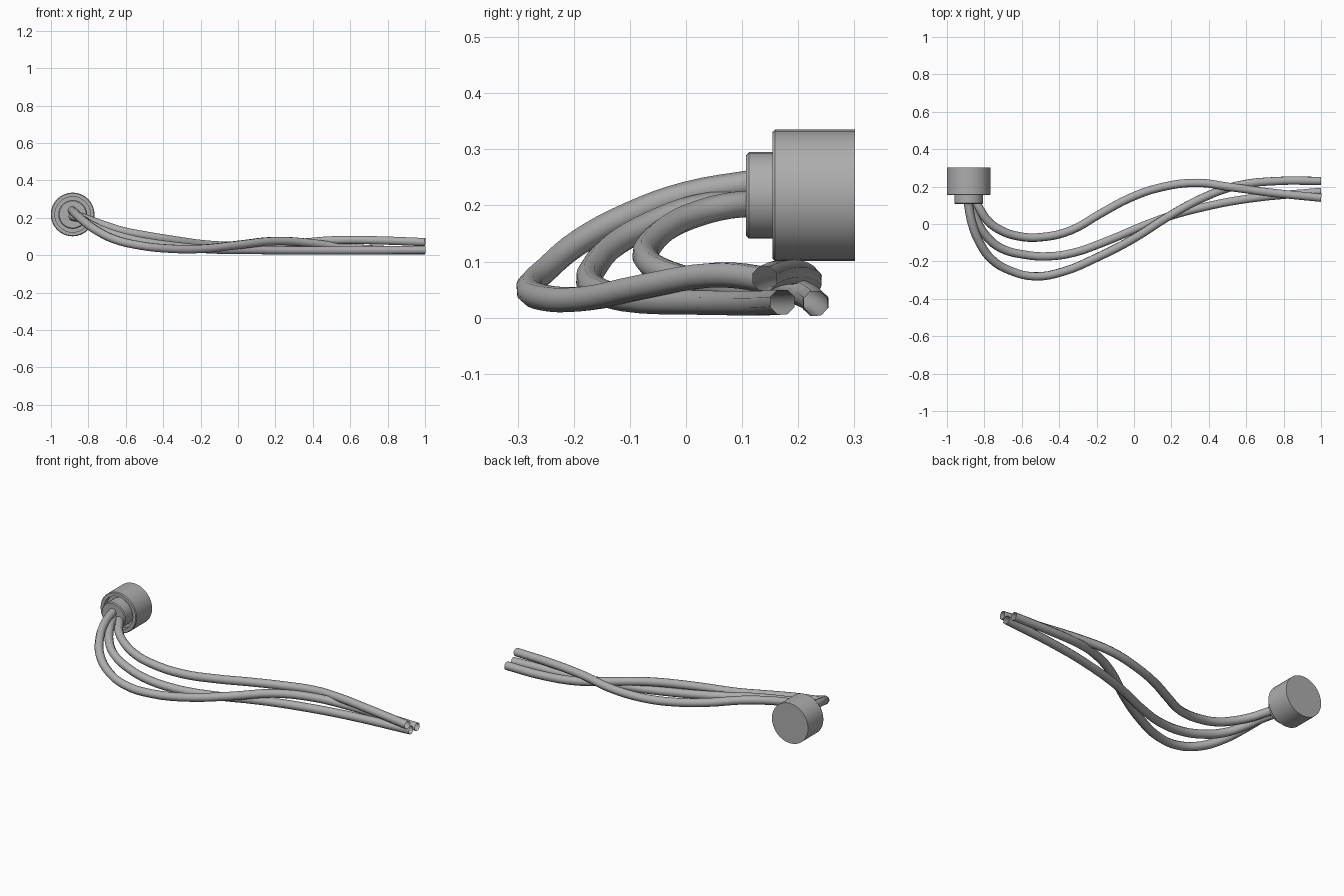
import bpy, bmesh, math

if "Cube" in bpy.data.objects:
    bpy.data.objects.remove(bpy.data.objects["Cube"])

CX, CZ = -0.884, 0.218

grey = bpy.data.materials.new("dark_grey")
grey.diffuse_color = (0.42, 0.42, 0.42, 1)
grey.use_nodes = True
grey.node_tree.nodes["Principled BSDF"].inputs["Base Color"].default_value = grey.diffuse_color


def lathe(name, profile, sides=32):
    """Spin a (radius, y) profile around the plug axis, which runs along y."""
    bm = bmesh.new()
    rings = []
    for r, y in profile:
        ring = []
        for i in range(sides):
            a = 2 * math.pi * i / sides
            ring.append(bm.verts.new((CX + r * math.cos(a), y, CZ + r * math.sin(a))))
        rings.append(ring)
    for a, b in zip(rings, rings[1:]):
        for i in range(sides):
            j = (i + 1) % sides
            bm.faces.new((a[i], a[j], b[j], b[i]))
    bm.faces.new(rings[0])
    bm.faces.new(rings[-1])
    bmesh.ops.recalc_face_normals(bm, faces=bm.faces)
    me = bpy.data.meshes.new(name)
    bm.to_mesh(me)
    bm.free()
    me.materials.append(grey)
    ob = bpy.data.objects.new(name, me)
    bpy.context.collection.objects.link(ob)
    return ob


def cable(name, points, radius=0.0235):
    """Eight-sided open tube through the points."""
    cu = bpy.data.curves.new(name, 'CURVE')
    cu.dimensions = '3D'
    cu.bevel_depth = radius
    cu.bevel_resolution = 2
    cu.resolution_u = 4
    cu.materials.append(grey)
    sp = cu.splines.new('BEZIER')
    sp.bezier_points.add(len(points) - 1)
    for bp, p in zip(sp.bezier_points, points):
        bp.co = p
        bp.handle_left_type = bp.handle_right_type = 'AUTO'
    sp.use_smooth = True
    ob = bpy.data.objects.new(name, cu)
    bpy.context.collection.objects.link(ob)
    return ob


# plug: outer shell with a ring-shaped recess around the raised hub
plug = lathe("plug_body", [
    (0.117, 0.301), (0.117, 0.159), (0.113, 0.154), (0.095, 0.154),
    (0.095, 0.185), (0.077, 0.185), (0.077, 0.112),
    (0.072, 0.107), (0.060, 0.107)])

# three loose cables that sweep down to the floor and cross each other
cable("cable_inner", [
    (-0.855, 0.13, 0.203), (-0.825, 0.08, 0.20), (-0.785, 0.02, 0.185),
    (-0.72, -0.03, 0.162), (-0.62, -0.065, 0.13), (-0.50, -0.071, 0.106),
    (-0.34, -0.035, 0.08), (-0.18, 0.055, 0.058), (-0.02, 0.14, 0.05),
    (0.14, 0.195, 0.052), (0.34, 0.22, 0.067), (0.51, 0.198, 0.08),
    (0.73, 0.168, 0.08), (1.0, 0.14, 0.07)])
cable("cable_middle", [
    (-0.89, 0.13, 0.208), (-0.84, 0.015, 0.195), (-0.785, -0.07, 0.163),
    (-0.71, -0.13, 0.128), (-0.58, -0.165, 0.088), (-0.46, -0.173, 0.065),
    (-0.32, -0.153, 0.047), (-0.18, -0.105, 0.033), (0.14, 0.025, 0.027),
    (0.35, 0.085, 0.026), (0.61, 0.135, 0.026), (1.0, 0.172, 0.028)])
cable("cable_outer", [
    (-0.89, 0.13, 0.242), (-0.865, 0.0, 0.219), (-0.825, -0.1, 0.183),
    (-0.76, -0.19, 0.135), (-0.66, -0.25, 0.085), (-0.53, -0.28, 0.053),
    (-0.38, -0.255, 0.036), (-0.2, -0.18, 0.034), (0.0, -0.077, 0.055),
    (0.2, 0.05, 0.076), (0.38, 0.145, 0.066), (0.55, 0.205, 0.044),
    (0.77, 0.23, 0.029), (1.0, 0.23, 0.025)])

# smooth shading with sharp edges kept on the plug
plug.select_set(True)
bpy.context.view_layer.objects.active = plug
bpy.ops.object.shade_smooth_by_angle(angle=math.radians(30))
